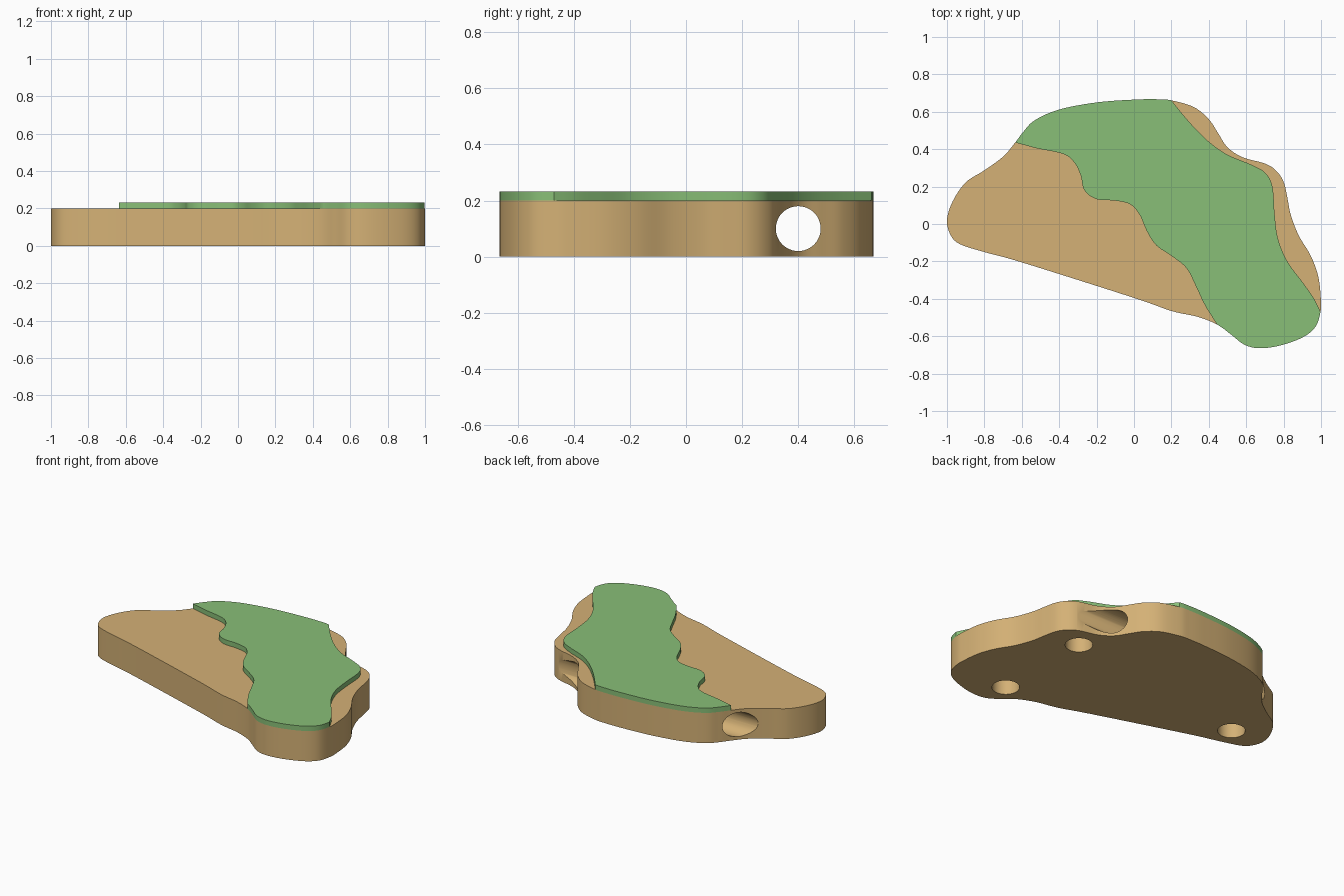
import bpy, bmesh, math
from mathutils import Vector

if "Cube" in bpy.data.objects:
    bpy.data.objects.remove(bpy.data.objects["Cube"])

N = 6  # curve samples per control segment


def material(name, rgb):
    m = bpy.data.materials.new(name)
    m.diffuse_color = (*rgb, 1)
    m.use_nodes = True
    m.node_tree.nodes["Principled BSDF"].inputs["Base Color"].default_value = m.diffuse_color
    return m


tan = material("tan wood", (0.66, 0.44, 0.18))
green = material("green", (0.25, 0.52, 0.185))


def spline(pts, closed=False):
    """Catmull-Rom curve through the points."""
    p = [Vector(q) for q in pts]
    n = len(p)
    get = (lambda i: p[i % n]) if closed else (lambda i: p[max(0, min(n - 1, i))])
    out = []
    for i in range(n if closed else n - 1):
        a, b, c, d = (get(i + k) for k in (-1, 0, 1, 2))
        for s in range(N):
            t = s / N
            out.append(0.5 * (2 * b + (c - a) * t + (2 * a - 5 * b + 4 * c - d) * t * t
                              + (3 * b - a - 3 * c + d) * t ** 3))
    if not closed:
        out.append(p[-1])
    return out


def slab(name, outline, z0, z1, mat):
    bm = bmesh.new()
    face = bm.faces.new([bm.verts.new((q.x, q.y, z0)) for q in outline])
    top = bmesh.ops.extrude_face_region(bm, geom=[face])["geom"]
    bmesh.ops.translate(bm, vec=(0, 0, z1 - z0),
                        verts=[v for v in top if isinstance(v, bmesh.types.BMVert)])
    bmesh.ops.recalc_face_normals(bm, faces=bm.faces)
    me = bpy.data.meshes.new(name)
    bm.to_mesh(me)
    bm.free()
    me.materials.append(mat)
    ob = bpy.data.objects.new(name, me)
    bpy.context.collection.objects.link(ob)
    return ob


def drill(ob, loc, r, length, rot=(0, 0, 0)):
    bpy.ops.mesh.primitive_cylinder_add(vertices=48, radius=r, depth=length,
                                        location=loc, rotation=rot)
    cutter = bpy.context.object
    cutter.data.materials.append(tan)
    cutter.hide_render = True
    mod = ob.modifiers.new("hole", "BOOLEAN")
    mod.operation, mod.solver, mod.object = "DIFFERENCE", "EXACT", cutter
    bpy.context.view_layer.objects.active = ob
    bpy.ops.object.modifier_apply(modifier=mod.name)
    bpy.data.objects.remove(cutter)


def shade(ob):
    bpy.ops.object.select_all(action="DESELECT")
    ob.select_set(True)
    bpy.context.view_layer.objects.active = ob
    bpy.ops.object.shade_smooth_by_angle(angle=math.radians(30))


# Body outline: counter-clockwise, split where the green layer meets the rim
front = [(-1, 0.02), (-0.98, -0.06), (-0.93, -0.108), (-0.8, -0.15), (-0.6, -0.205),
         (0, -0.395), (0.2, -0.465), (0.34, -0.496)]
nose = [(0.445, -0.538), (0.52, -0.592), (0.59, -0.645), (0.67, -0.664), (0.78, -0.65),
        (0.9, -0.607), (0.97, -0.55), (0.997, -0.47)]
right = [(0.999, -0.4), (0.985, -0.28), (0.945, -0.17), (0.88, -0.06), (0.838, 0.05), (0.82, 0.14),
         (0.8, 0.225), (0.76, 0.285), (0.7, 0.323), (0.58, 0.357), (0.5, 0.41), (0.45, 0.485),
         (0.4, 0.56), (0.32, 0.625)]
back = [(0.2, 0.661), (0.12, 0.667), (0, 0.665), (-0.2, 0.65), (-0.4, 0.612), (-0.53, 0.555),
        (-0.59, 0.495), (-0.635, 0.436)]
left = [(-0.7, 0.36), (-0.8, 0.287), (-0.9, 0.222), (-0.97, 0.12)]
outline = spline(front + nose + right + back + left, closed=True)

body = slab("body", outline, 0, 0.2, tan)

# Long tunnel through the rear of the body, running left to right
drill(body, (0, 0.4, 0.1), 0.08, 3, (0, math.pi / 2, 0))
# Blind round pockets in the underside
for x, y in ((-0.77, -0.01), (0.6, -0.48), (0.59, 0.19)):
    drill(body, (x, y, 0), 0.083, 0.26)
shade(body)

# Green top layer: two wavy inner edges joined by stretches of the body rim
inner = spline([back[-1], (-0.52, 0.405), (-0.38, 0.375), (-0.32, 0.33), (-0.285, 0.26),
                (-0.265, 0.18), (-0.2, 0.133), (-0.1, 0.125), (-0.02, 0.105), (0.03, 0.05),
                (0.07, -0.04), (0.12, -0.115), (0.2, -0.17), (0.28, -0.235), (0.33, -0.33),
                (0.38, -0.435), nose[0]])
outer = spline([nose[-1], (0.96, -0.395), (0.9, -0.31), (0.82, -0.2), (0.77, -0.08), (0.752, 0.05),
                (0.74, 0.2), (0.7, 0.275), (0.62, 0.32), (0.5, 0.37), (0.4, 0.44), (0.3, 0.54),
                back[0]])
i0 = len(front) * N
i1 = i0 + (len(nose) - 1) * N
i2 = (len(front) + len(nose) + len(right)) * N
i3 = i2 + (len(back) - 1) * N
loop = inner[:-1] + outline[i0:i1] + outer[:-1] + outline[i2:i3]
shade(slab("green_layer", loop, 0.2, 0.232, green))
